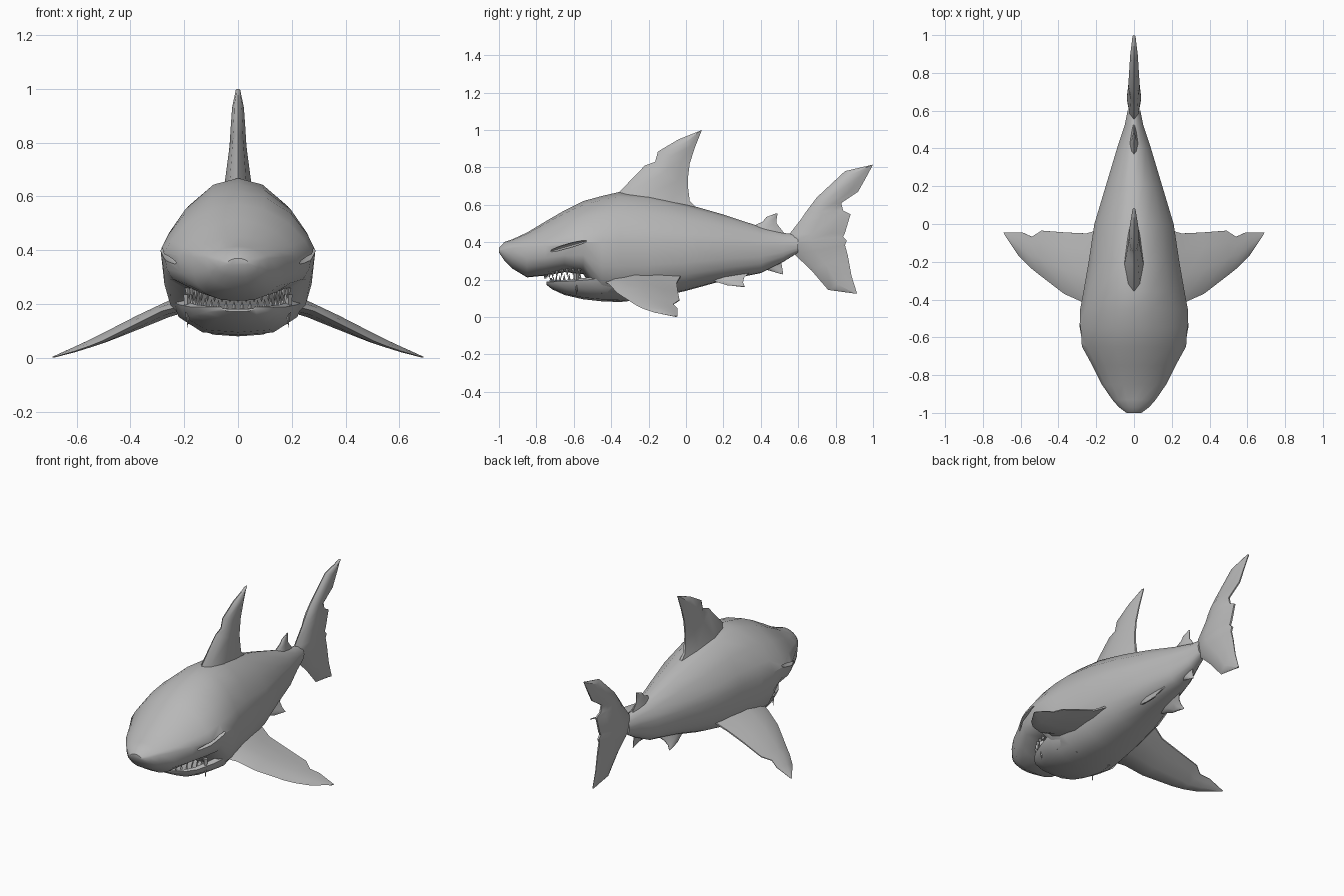
import bpy, bmesh, math
from mathutils import Vector, Matrix

if "Cube" in bpy.data.objects:
    bpy.data.objects.remove(bpy.data.objects["Cube"])

skin = bpy.data.materials.new("shark_grey")
skin.diffuse_color = (0.48, 0.48, 0.48, 1)
skin.use_nodes = True
skin.node_tree.nodes["Principled BSDF"].inputs["Base Color"].default_value = skin.diffuse_color


def finish(name, bm, angle=40):
    bmesh.ops.recalc_face_normals(bm, faces=bm.faces)
    me = bpy.data.meshes.new(name)
    bm.to_mesh(me)
    bm.free()
    me.materials.append(skin)
    ob = bpy.data.objects.new(name, me)
    bpy.context.collection.objects.link(ob)
    smooth(ob, angle)
    return ob


def smooth(ob, angle=40):
    bpy.ops.object.select_all(action='DESELECT')
    ob.select_set(True)
    bpy.context.view_layer.objects.active = ob
    bpy.ops.object.shade_smooth_by_angle(angle=math.radians(angle))


def loft(bm, rings):
    """Skin closed rings of equal length and cap both ends."""
    vs = [[bm.verts.new(p) for p in r] for r in rings]
    n = len(vs[0])
    for a, b in zip(vs, vs[1:]):
        for i in range(n):
            j = (i + 1) % n
            bm.faces.new((a[i], a[j], b[j], b[i]))
    bm.faces.new(vs[0])
    bm.faces.new(vs[-1])


def mirrored(half, y):
    """Full ring from a half profile that starts and ends on the centre line."""
    pts = half + [(-x, z) for x, z in half[-2:0:-1]]
    return [(x, y, z) for x, z in pts]


def fin(name, sections, normal, sides=(1,)):
    """Tapered blade from (leading point, trailing point, half thickness)."""
    for s in sides:
        bm, rings = bmesh.new(), []
        for lead, trail, t in sections:
            a, b, n = Vector(lead), Vector(trail), Vector(normal).normalized()
            shape = [(0, 0), (.12, .6), (.4, 1), (.75, .6), (1, .15),
                     (1, -.15), (.75, -.6), (.4, -1), (.12, -.6)]
            ring = [a.lerp(b, u) + n * t * v for u, v in shape]
            rings.append([(p.x * s, p.y, max(p.z, 0)) for p in ring])
        loft(bm, rings)
        suffix = "" if len(sides) == 1 else ("_right" if s > 0 else "_left")
        finish(name + suffix, bm)


def upright(rows):
    return [((0, a, b), (0, c, d), t) for a, b, c, d, t in rows]


# Body: y, half width, bottom, height of widest point, top
body_rows = [
    (-1, .04, .345, .355, .37), (-.97, .08, .30, .36, .402), (-.93, .115, .26, .37, .415),
    (-.85, .17, .212, .375, .452), (-.75, .22, .222, .38, .512), (-.65, .275, .24, .39, .57),
    (-.55, .288, .23, .40, .62), (-.45, .285, .085, .40, .647), (-.36, .268, .08, .40, .668),
    (-.2, .24, .095, .40, .655), (0, .21, .14, .39, .605), (.2, .15, .195, .385, .548),
    (.4, .09, .235, .38, .482), (.52, .05, .295, .385, .45), (.6, .034, .345, .39, .44)]
bm, rings = bmesh.new(), []
for y, w, lo, mid, hi in body_rows:
    up = [(0, 1), (.34, .91), (.69, .61), (.9, .26), (1, 0)]
    down = [(.96, .4), (.88, .65), (.64, .87), (.35, .98), (0, 1)]
    half = [(u * w, mid + v * (hi - mid)) for u, v in up]
    half += [(u * w, mid + v * (lo - mid)) for u, v in down]
    rings.append(mirrored(half, y))
loft(bm, rings)
body = finish("body", bm)

# Narrow slanted eye slits cut into the head
for s in (1, -1):
    bm = bmesh.new()
    bmesh.ops.create_icosphere(bm, subdivisions=2, radius=1)
    m = (Matrix.Translation((s * .268, -.63, .38)) @ Matrix.Rotation(-s * .28, 4, 'Z')
         @ Matrix.Rotation(.27, 4, 'X') @ Matrix.Diagonal((.03, .12, .012, 1)))
    bmesh.ops.transform(bm, matrix=m, verts=bm.verts)
    cutter = finish("eye_cutter", bm)
    cutter.hide_render = True
    mod = body.modifiers.new("eye_slit", 'BOOLEAN')
    mod.operation, mod.object, mod.solver = 'DIFFERENCE', cutter, 'EXACT'
    bpy.context.view_layer.objects.active = body
    bpy.ops.object.modifier_apply(modifier=mod.name)
    bpy.data.objects.remove(cutter)
smooth(body)

# Lower jaw with a raised lip: y, half width, lip height, bottom
bm, rings = bmesh.new(), []
for y, w, top, lo in [(-.745, .07, .19, .172), (-.715, .13, .193, .148), (-.65, .18, .198, .118),
                      (-.55, .215, .208, .095), (-.45, .24, .22, .084), (-.36, .22, .24, .082)]:
    h = top - lo
    rings.append(mirrored([(0, lo + h * .55), (.8 * w, lo + h * .6), (.88 * w, top), (w, top - h * .1),
                           (.92 * w, lo + h * .5), (.55 * w, lo + h * .08), (0, lo)], y))
loft(bm, rings)
finish("lower_jaw", bm)


# Teeth along the curved jaws
def tooth(bm, x, y, base, tip, r):
    ring = [bm.verts.new((x + r * math.cos(k * math.pi / 2), y + r * math.sin(k * math.pi / 2), base))
            for k in range(4)]
    point = bm.verts.new((x, y, tip))
    bm.faces.new(ring)
    for k in range(4):
        bm.faces.new((ring[k], ring[(k + 1) % 4], point))


for name, count, w, front in (("upper_teeth", 19, .19, -.755), ("lower_teeth", 18, .178, -.725)):
    bm = bmesh.new()
    for i in range(count):
        t = math.radians(-82 + 164 * i / (count - 1))
        x, y = w * math.sin(t), -.54 + (front + .54) * math.cos(t)
        rise = .035 * math.sin(t) ** 2
        if name == "upper_teeth":
            tooth(bm, x, y, .235 + rise, .203 + rise * .4, .011)
        else:
            tooth(bm, x, y, .183 + rise * .4, .213 + rise * .7, .009)
    if name == "upper_teeth":
        for s in (1, -1):
            tooth(bm, s * .187, -.585, .235, .11, .016)
    finish(name, bm, 10)

# Dorsal fins
fin("dorsal_fin", upright([
    (-.40, .62, .08, .56, .06), (-.36, .665, .02, .62, .05), (-.22, .81, .01, .70, .034),
    (-.165, .83, .01, .74, .031), (-.15, .885, .02, .82, .027), (-.04, .95, .045, .90, .022),
    (.07, .994, .085, 1.0, .008)]), (1, 0, 0))
fin("second_dorsal_fin", upright([
    (.34, .46, .54, .43, .025), (.37, .492, .52, .455, .02), (.41, .51, .485, .50, .014),
    (.43, .535, .485, .525, .01), (.475, .552, .49, .555, .004)]), (1, 0, 0))

# Tail fin from lower tip to upper tip
fin("tail_fin", upright([
    (.90, .126, .915, .125, .005), (.76, .145, .885, .22, .014), (.67, .25, .865, .33, .022),
    (.58, .335, .85, .385, .032), (.55, .38, .86, .41, .038), (.54, .40, .84, .43, .038),
    (.55, .44, .85, .45, .037), (.62, .53, .88, .55, .032), (.64, .56, .84, .57, .031),
    (.67, .60, .83, .61, .03), (.70, .64, .92, .67, .027), (.85, .78, .965, .75, .02),
    (.99, .813, 1.0, .815, .008)]), (1, 0, 0))

# Underside fins
fin("anal_fin", upright([
    (.36, .29, .54, .33, .025), (.38, .27, .51, .29, .015), (.44, .25, .515, .26, .01),
    (.515, .228, .52, .23, .003)]), (1, 0, 0))
fin("pelvic_fin", [
    ((.05, .10, .23), (.05, .34, .24), .02), ((.075, .14, .195), (.07, .31, .21), .014),
    ((.095, .22, .17), (.09, .305, .185), .009), ((.105, .30, .162), (.105, .315, .16), .003)],
    (.85, 0, .5), (1, -1))
fin("pectoral_fin", [
    ((.18, -.46, .20), (.15, -.02, .235), .035), ((.28, -.41, .175), (.25, -.05, .18), .028),
    ((.37, -.37, .13), (.36, -.045, .14), .025), ((.50, -.27, .065), (.49, -.035, .09), .018),
    ((.55, -.23, .045), (.54, -.068, .068), .014), ((.61, -.17, .024), (.59, -.045, .046), .01),
    ((.68, -.065, .004), (.69, -.045, .003), .003)], (.42, 0, .9), (1, -1))
